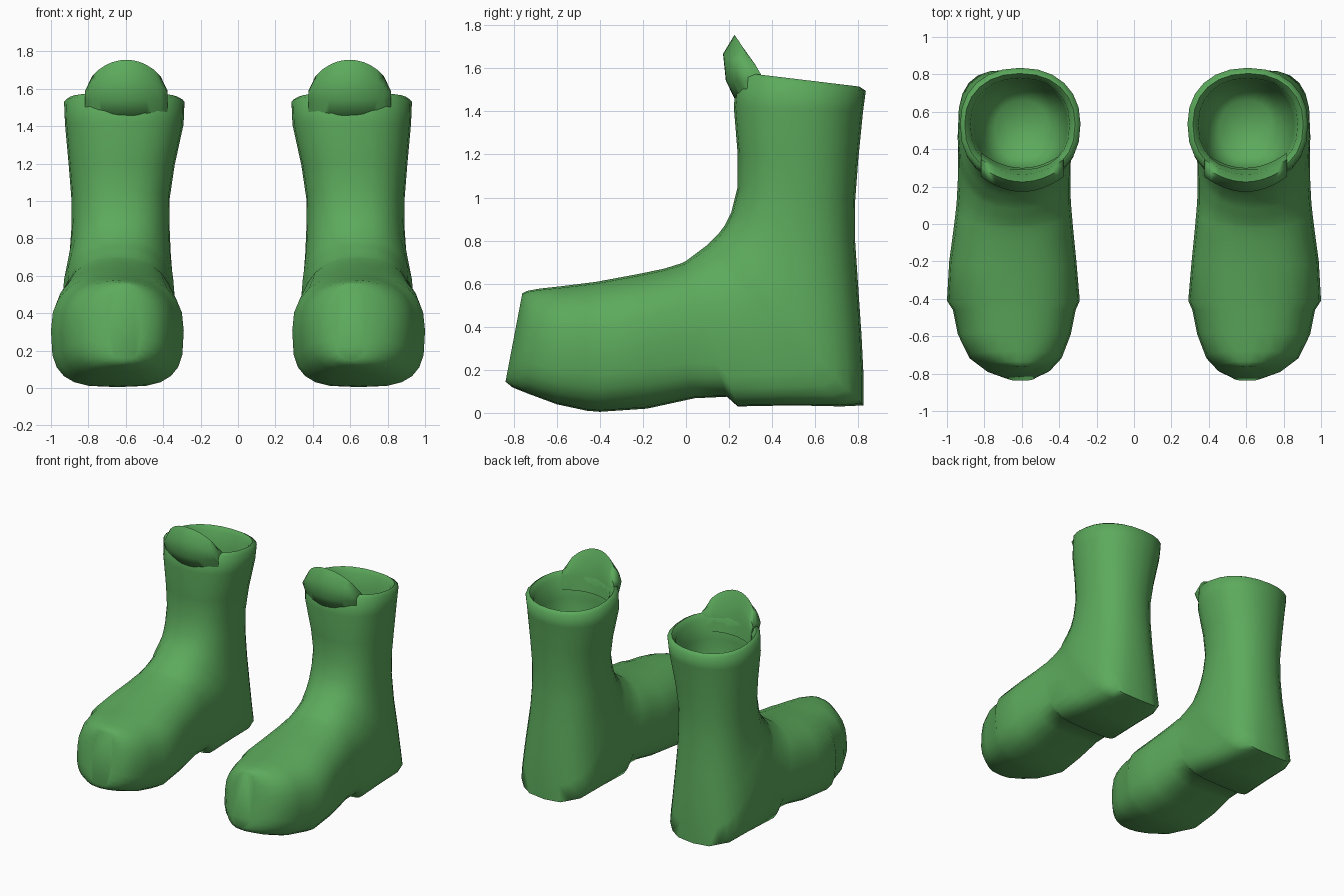
import bpy, bmesh, math

if "Cube" in bpy.data.objects:
    bpy.data.objects.remove(bpy.data.objects["Cube"])

green = bpy.data.materials.new("boot_green")
green.diffuse_color = (0.107, 0.40, 0.107, 1)
green.use_nodes = True
green.node_tree.nodes["Principled BSDF"].inputs["Base Color"].default_value = green.diffuse_color
SIDES = 24


def ring(bm, ay, az, by, bz, cx, w, nb):
    """Rounded section from instep point a to back/sole point b, half width w."""
    verts = []
    for i in range(SIDES):
        t = 2 * math.pi * i / SIDES
        c, s = math.cos(t), math.sin(t)
        n = 2.4 if c > 0 else nb
        k = math.copysign(abs(c) ** (2 / n), c)
        x = cx + w * math.copysign(abs(s) ** (2 / n), s)
        y = (ay + by) / 2 + k * (ay - by) / 2
        z = (az + bz) / 2 + k * (az - bz) / 2
        verts.append(bm.verts.new((x, y, z)))
    return verts


def loft(bm, rings):
    """Skin neighbouring rings and close both ends."""
    for a, b in zip(rings, rings[1:]):
        for i in range(len(a)):
            j = (i + 1) % len(a)
            bm.faces.new((a[i], a[j], b[j], b[i]))
    bm.faces.new(rings[0])
    bm.faces.new(rings[-1][::-1])


def finish(bm, name, angle):
    """Smooth-shaded object, mirrored into a pair."""
    bmesh.ops.recalc_face_normals(bm, faces=bm.faces)
    mesh = bpy.data.meshes.new(name)
    bm.to_mesh(mesh)
    bm.free()
    mesh.materials.append(green)
    ob = bpy.data.objects.new(name, mesh)
    bpy.context.collection.objects.link(ob)
    bpy.ops.object.select_all(action='DESELECT')
    ob.select_set(True)
    bpy.context.view_layer.objects.active = ob
    bpy.ops.object.shade_smooth_by_angle(angle=math.radians(angle))
    mirror = ob.modifiers.new("pair", 'MIRROR')
    mirror.use_mirror_merge = False


# Columns: instep y, z, back/sole y, z, centre x, half width, squareness
lining = [
    (.36, 1.02, .66, 1.02, .60, .14, 2.2),
    (.30, 1.12, .73, 1.10, .60, .21, 2.2),
    (.29, 1.38, .77, 1.36, .605, .25, 2.2),
    (.29, 1.54, .78, 1.48, .61, .265, 2.2),
    (.265, 1.58, .805, 1.515, .61, .295, 2.2),
]
shaft = [
    (.235, 1.565, .835, 1.495, .608, .322, 2.2),
    (.222, 1.42, .822, 1.40, .608, .317, 2.2),
    (.24, 1.20, .80, 1.18, .622, .283, 2.2),
    (.24, 1.05, .785, .98, .628, .263, 2.2),
    (.21, .93, .785, .80, .628, .262, 2.3),
    (.18, .87, .80, .58, .63, .27, 2.4),
    (.15, .83, .815, .36, .635, .285, 2.6),
    (.12, .80, .825, .16, .638, .30, 2.8),
    (.10, .78, .825, .035, .638, .305, 3.2),
]
foot = [
    (.08, .765, .72, .03, .638, .302, 4.5),
    (.04, .735, .50, .035, .64, .30, 5),
    (0, .705, .24, .03, .643, .305, 5),
    (-.02, .695, .19, .075, .643, .308, 4),
    (-.10, .67, .04, .068, .645, .32, 3.5),
    (-.22, .645, -.18, .02, .648, .34, 3.2),
    (-.42, .608, -.40, .005, .645, .355, 3.2),
    (-.46, .603, -.46, .01, .64, .328, 3.2),
    (-.58, .588, -.60, .04, .64, .302, 3.2),
    (-.68, .577, -.735, .09, .633, .25, 3.2),
    (-.735, .567, -.805, .118, .62, .175, 3),
    (-.76, .555, -.838, .145, .605, .085, 3),
]
bm = bmesh.new()
loft(bm, [ring(bm, *r) for r in lining + shaft + foot])
finish(bm, "boot_body", 65)

# Curved tongue rising from the front of the collar
# Profile: depth, height fraction (below 0 tucks into the shaft)
profile = [(.235, -1), (.185, -.15), (.172, .55), (.225, 1), (.265, .55),
           (.285, -.15), (.30, -1)]
bm = bmesh.new()
columns = []
for i in range(13):
    u = -1 + i / 6
    rise = .03 + .165 * max(0, 1 - u * u) ** .65
    columns.append([
        bm.verts.new((.597 + .22 * u, d + .08 * u * u,
                      1.56 + (h * rise if h > 0 else h * .12)))
        for d, h in profile])
loft(bm, columns)
finish(bm, "boot_tongue", 65)
